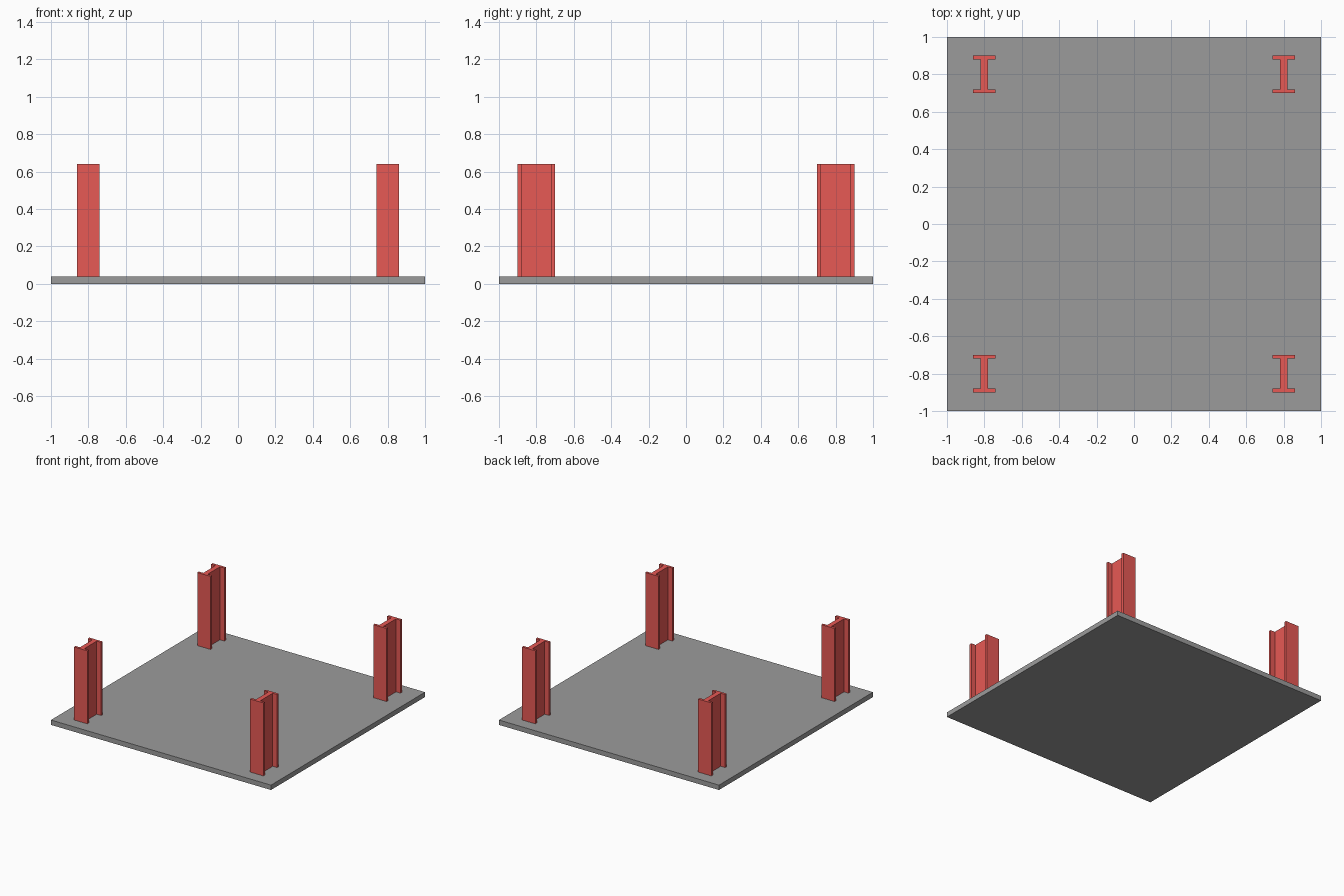
import bpy, bmesh

if "Cube" in bpy.data.objects:
    bpy.data.objects.remove(bpy.data.objects["Cube"])

PLATE_T = 0.04            # base plate thickness
COL_H = 0.60              # column height above the plate
HW, HD = 0.06, 0.10       # half flange width (x), half section depth (y)
WEB, FLANGE = 0.02, 0.02  # half web thickness, flange thickness


def make_material(name, color):
    mat = bpy.data.materials.new(name)
    mat.diffuse_color = (*color, 1)
    mat.use_nodes = True
    mat.node_tree.nodes["Principled BSDF"].inputs["Base Color"].default_value = mat.diffuse_color
    return mat


def extrude_profile(name, points, height, location, mat):
    """Solid made by extruding a closed xy profile upwards."""
    bm = bmesh.new()
    face = bm.faces.new([bm.verts.new((x, y, 0)) for x, y in points])
    res = bmesh.ops.extrude_face_region(bm, geom=[face], use_keep_orig=True)
    top = [g for g in res["geom"] if isinstance(g, bmesh.types.BMVert)]
    bmesh.ops.translate(bm, verts=top, vec=(0, 0, height))
    bmesh.ops.recalc_face_normals(bm, faces=bm.faces[:])
    mesh = bpy.data.meshes.new(name)
    bm.to_mesh(mesh)
    bm.free()
    mesh.materials.append(mat)
    obj = bpy.data.objects.new(name, mesh)
    obj.location = location
    bpy.context.collection.objects.link(obj)
    return obj


grey = make_material("dark_grey", (0.33, 0.33, 0.33))
red = make_material("red_steel", (0.8, 0.1, 0.09))

# Base plate
extrude_profile("base_plate", [(-1, -1), (1, -1), (1, 1), (-1, 1)], PLATE_T, (0, 0, 0), grey)

# I-section: right half, then the same points turned half round
inner = HD - FLANGE
half = [(HW, -HD), (HW, -inner), (WEB, -inner), (WEB, inner), (HW, inner), (HW, HD)]
i_section = half + [(-x, -y) for x, y in half]

# Four corner columns
for y, row in ((-0.8, "front"), (0.8, "back")):
    for x, side in ((-0.8, "left"), (0.8, "right")):
        extrude_profile(f"{row}_{side}_column", i_section, COL_H, (x, y, PLATE_T), red)
